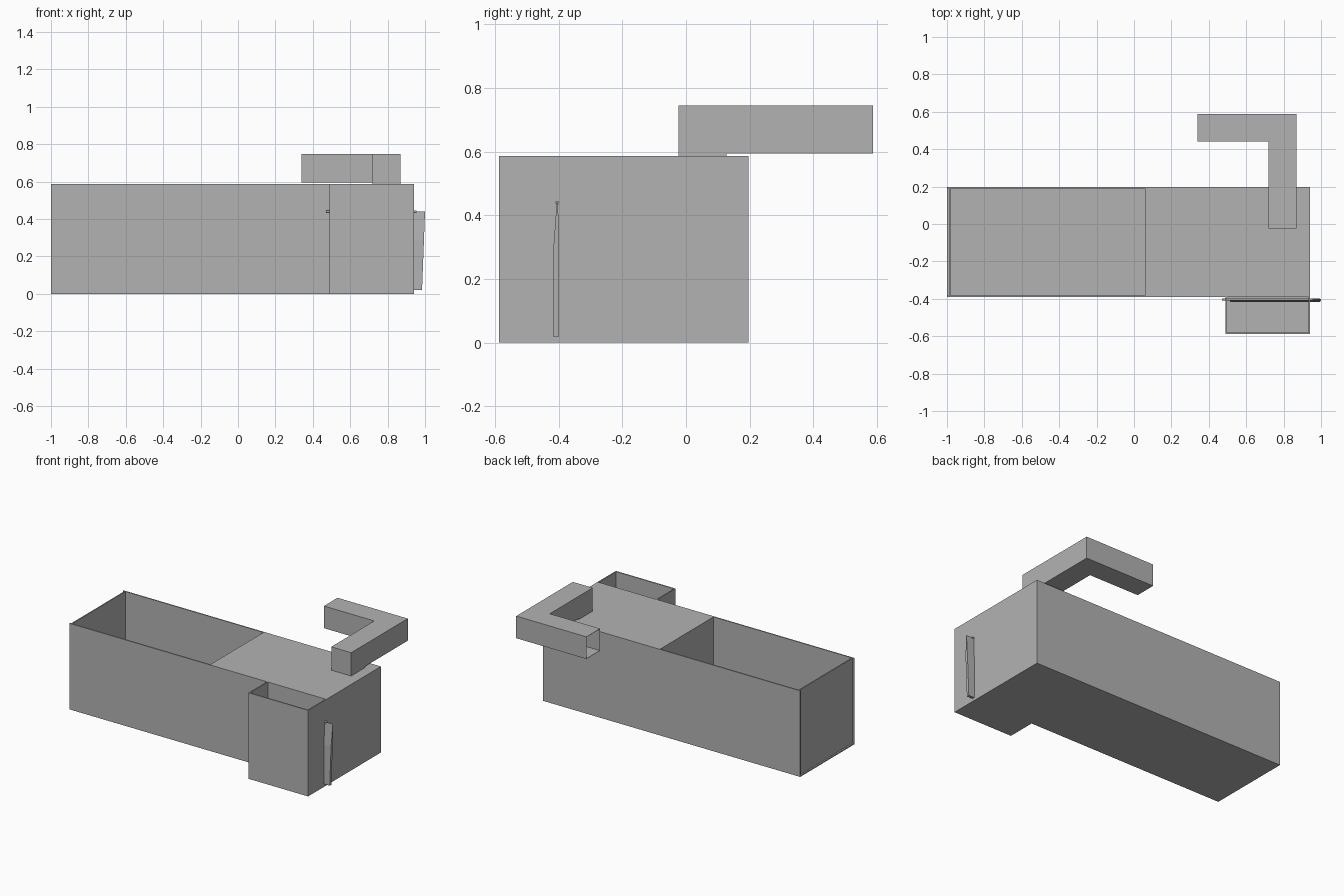
import bpy, bmesh
from mathutils import Vector

if "Cube" in bpy.data.objects:
    bpy.data.objects.remove(bpy.data.objects["Cube"])

grey = bpy.data.materials.new("plain grey")
grey.diffuse_color = (0.45, 0.45, 0.45, 1)
grey.use_nodes = True
grey.node_tree.nodes["Principled BSDF"].inputs["Base Color"].default_value = grey.diffuse_color


def finish(name, bm):
    bmesh.ops.recalc_face_normals(bm, faces=bm.faces)
    me = bpy.data.meshes.new(name)
    bm.to_mesh(me)
    bm.free()
    me.materials.append(grey)
    ob = bpy.data.objects.new(name, me)
    bpy.context.collection.objects.link(ob)
    return ob


def box(bm, x0, x1, y0, y1, z0, z1):
    vs = bmesh.ops.create_cube(bm, size=1)["verts"]
    for v in vs:
        v.co = Vector((x1 if v.co.x > 0 else x0,
                       y1 if v.co.y > 0 else y0,
                       z1 if v.co.z > 0 else z0))


def boxes(name, *parts):
    bm = bmesh.new()
    for p in parts:
        box(bm, *p)
    return finish(name, bm)


H = 0.587   # rim height
T = 0.008   # wall thickness

# Long open basin, with its end wall set slightly inward
boxes("basin",
      (-1, 0.06, -0.39, 0.197, 0, T),
      (-1, 0.06, -0.39, -0.39 + T, T, H),
      (-1, 0.06, 0.197 - T, 0.197, T, H),
      (-0.99, -0.982, -0.39 + T, 0.197 - T, T, H))

# Closed counter block beside the basin
boxes("counter", (0.06, 0.94, -0.39, 0.197, 0, H))

# Small open bin on the front
boxes("front_bin",
      (0.49, 0.94, -0.587, -0.39, 0, T),
      (0.49, 0.94, -0.587, -0.587 + T, T, H),
      (0.49, 0.49 + T, -0.587 + T, -0.39, T, H),
      (0.94 - T, 0.94, -0.587 + T, -0.39, T, H))

# L-shaped hollow spout, open at its left end
bm = bmesh.new()
outline = [(0.72, -0.023), (0.87, -0.023), (0.87, 0.587),
           (0.34, 0.587), (0.34, 0.44), (0.72, 0.44)]
base = bm.faces.new([bm.verts.new((x, y, 0.595)) for x, y in outline])
top = bmesh.ops.extrude_face_region(bm, geom=[base], use_keep_orig=True)["geom"]
for v in top:
    if isinstance(v, bmesh.types.BMVert):
        v.co.z = 0.746
bmesh.ops.recalc_face_normals(bm, faces=bm.faces)
end = [f for f in bm.faces if all(abs(v.co.x - 0.34) < 1e-4 for v in f.verts)]
bmesh.ops.delete(bm, geom=end, context="FACES_ONLY")
spout = finish("spout", bm)
mod = spout.modifiers.new("wall", "SOLIDIFY")
mod.thickness = 0.003
mod.offset = -1

# Foot joining the spout to the counter
boxes("spout_foot", (0.72, 0.87, -0.023, 0.127, H, 0.595))

# Thin rail through the bin
bpy.ops.mesh.primitive_cylinder_add(vertices=12, radius=0.006, depth=0.485,
                                    location=(0.7125, -0.404, 0.44),
                                    rotation=(0, 1.570796, 0))
rail = bpy.context.object
rail.name = "towel_rail"
rail.data.materials.append(grey)

# Towel folded over the rail, narrowing towards the hem
profile = [(-0.406, 0.44), (-0.417, 0.29), (-0.417, 0.02),
           (-0.399, 0.02), (-0.399, 0.29), (-0.402, 0.44)]
bm = bmesh.new()
rings = []
for side in (0, 1):
    ring = []
    for y, z in profile:
        inset = 0.016 * (0.44 - z) / 0.42
        x = 1.0 - inset if side else 0.51 + inset
        ring.append(bm.verts.new((x, y, z)))
    rings.append(ring)
    bm.faces.new(ring)
n = len(profile)
for i in range(n):
    j = (i + 1) % n
    bm.faces.new((rings[0][i], rings[0][j], rings[1][j], rings[1][i]))
finish("towel", bm)
